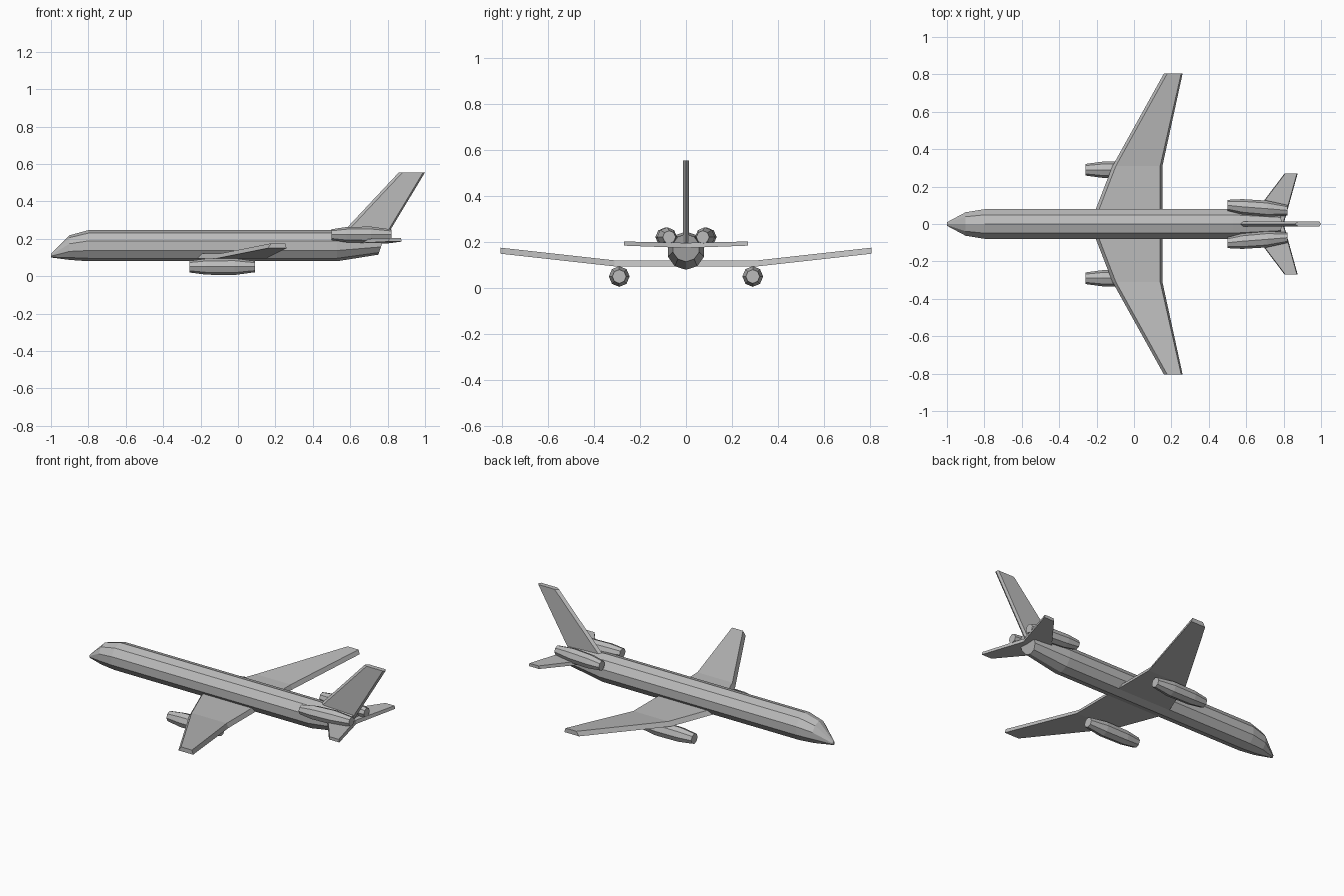
import bpy, bmesh, math

cube = bpy.data.objects.get("Cube")
if cube:
    bpy.data.objects.remove(cube, do_unlink=True)

grey = bpy.data.materials.new("plain grey")
grey.use_nodes = True
colour = (0.5, 0.5, 0.5, 1)
grey.diffuse_color = colour
grey.node_tree.nodes["Principled BSDF"].inputs["Base Color"].default_value = colour


def loft(name, rings, mirror=False):
    """Skin a row of equal-length point rings and cap both ends."""
    bm = bmesh.new()
    rows = [[bm.verts.new(p) for p in ring] for ring in rings]
    n = len(rows[0])
    for a, b in zip(rows, rows[1:]):
        for i in range(n):
            j = (i + 1) % n
            bm.faces.new((a[i], a[j], b[j], b[i]))
    bm.faces.new(rows[0])
    bm.faces.new(rows[-1])
    bmesh.ops.recalc_face_normals(bm, faces=bm.faces)
    mesh = bpy.data.meshes.new(name)
    bm.to_mesh(mesh)
    bm.free()
    mesh.materials.append(grey)
    obj = bpy.data.objects.new(name, mesh)
    bpy.context.collection.objects.link(obj)
    if mirror:
        mod = obj.modifiers.new("mirror", 'MIRROR')
        mod.use_axis = (False, True, False)
    return obj


def ring(x, y, z, r, sides, shear=0):
    """Polygon across the x axis with a corner at the top."""
    angles = [math.tau * i / sides for i in range(sides)]
    return [(x + shear * math.cos(a), y + r * math.sin(a), z + r * math.cos(a))
            for a in angles]


def blade(y, z, front, back, thick, bevel_front, bevel_back):
    """Wing section: flat underside, narrower top."""
    return [(front, y, z), (back, y, z),
            (back - bevel_back, y, z + thick), (front + bevel_front, y, z + thick)]


# Fuselage with a drooped nose and a slanted tail end
loft("fuselage", [
    ring(-1.0, 0, 0.11, 0.01, 10),
    ring(-0.9, 0, 0.153, 0.066, 10),
    ring(-0.8, 0, 0.163, 0.083, 10),
    ring(0.53, 0, 0.163, 0.083, 10),
    ring(0.77, 0, 0.175, 0.06, 10, 0.02),
])

# Wings: level inner panel, raised outer panel
loft("wing", [
    blade(-0.805, 0.15, 0.16, 0.26, 0.026, 0.018, 0.008),
    blade(-0.31, 0.095, -0.115, 0.152, 0.026, 0.018, 0.012),
    blade(0.31, 0.095, -0.115, 0.152, 0.026, 0.018, 0.012),
    blade(0.805, 0.15, 0.16, 0.26, 0.026, 0.018, 0.008),
][0:1] + [
    blade(-0.31, 0.095, -0.115, 0.152, 0.026, 0.018, 0.012),
    blade(0, 0.095, -0.235, 0.152, 0.026, 0.018, 0.012),
    blade(0.31, 0.095, -0.115, 0.152, 0.026, 0.018, 0.012),
    blade(0.805, 0.15, 0.16, 0.26, 0.026, 0.018, 0.008),
])

# Tailplane
tip = (0.185, 0.805, 0.875, 0.018, 0.004, 0.004)
loft("tailplane", [
    blade(-0.27, *tip),
    blade(0, 0.175, 0.60, 0.80, 0.022, 0.004, 0.004),
    blade(0.27, *tip),
])

# Swept fin
fin_rows = []
for z, front, back in ((0.16, 0.49, 0.762), (0.555, 0.86, 1.0)):
    fin_rows.append([(front, 0, z), (front + 0.02, 0.014, z), (back - 0.01, 0.014, z),
                     (back, 0, z), (back - 0.01, -0.014, z), (front + 0.02, -0.014, z)])
loft("fin", fin_rows)

# Engines under the wings
loft("wing_engine", [ring(x, 0.29, 0.051, r, 8) for x, r in
     ((-0.26, 0.031), (-0.17, 0.043), (-0.02, 0.045), (0.09, 0.03))], mirror=True)

# Engines beside the tail, toed in towards the back
loft("tail_engine", [ring(x, y, 0.222, r, 8) for x, y, r in
     ((0.50, 0.1, 0.029), (0.58, 0.092, 0.041), (0.71, 0.082, 0.043),
      (0.82, 0.073, 0.028))], mirror=True)
